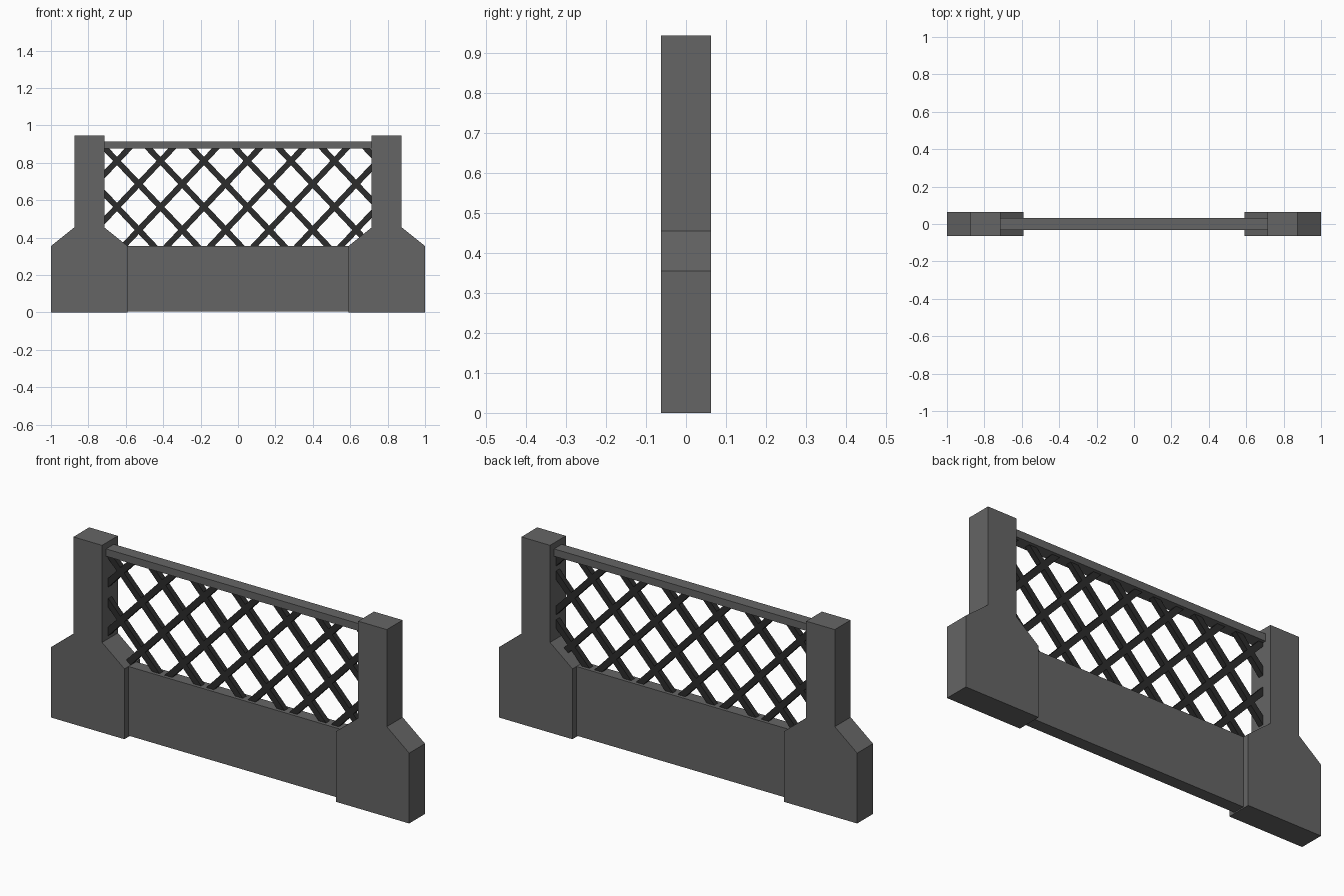
import bpy, bmesh, math
from mathutils import Vector, Matrix

if "Cube" in bpy.data.objects:
    bpy.data.objects.remove(bpy.data.objects["Cube"])


def material(name, grey):
    m = bpy.data.materials.new(name)
    m.diffuse_color = (grey, grey, grey, 1)
    m.use_nodes = True
    m.node_tree.nodes["Principled BSDF"].inputs["Base Color"].default_value = m.diffuse_color
    return m


frame_mat = material("frame_grey", 0.13)
lattice_mat = material("lattice_dark", 0.025)


def finish(name, bm, mat):
    bmesh.ops.recalc_face_normals(bm, faces=bm.faces)
    me = bpy.data.meshes.new(name)
    bm.to_mesh(me)
    bm.free()
    me.materials.append(mat)
    ob = bpy.data.objects.new(name, me)
    bpy.context.collection.objects.link(ob)
    return ob


def prism(name, outline, half_depth, mat):
    """Extrude an x-z outline symmetrically along y."""
    bm = bmesh.new()
    face = bm.faces.new([bm.verts.new((x, -half_depth, z)) for x, z in outline])
    ext = bmesh.ops.extrude_face_region(bm, geom=[face])
    verts = [v for v in ext["geom"] if isinstance(v, bmesh.types.BMVert)]
    bmesh.ops.translate(bm, verts=verts, vec=(0, 2 * half_depth, 0))
    return finish(name, bm, mat)


def rect(x, z0, z1):
    return [(-x, z0), (x, z0), (x, z1), (-x, z1)]


# Posts with wide shouldered feet
post = [(0.59, 0), (1.0, 0), (1.0, 0.355), (0.875, 0.455), (0.875, 0.945),
        (0.715, 0.945), (0.715, 0.455), (0.59, 0.355)]
for side, s in (("left", -1), ("right", 1)):
    prism(side + "_post", [(s * x, z) for x, z in post], 0.063, frame_mat)

# Solid lower panel and top rail
prism("lower_panel", rect(0.595, 0.006, 0.355), 0.031, frame_mat)
prism("top_rail", rect(0.718, 0.878, 0.915), 0.031, frame_mat)

# Diagonal lattice: long bars trimmed to the opening
bm = bmesh.new()
angle = math.atan2(0.123, 0.11625)
for k in range(-4, 10):
    for s in (-1, 1):
        m = (Matrix.Translation((-0.647 + 0.2325 * k, 0, 0.81))
             @ Matrix.Rotation(s * angle, 4, 'Y')
             @ Matrix.Diagonal((4, 0.028, 0.031, 1)))
        bmesh.ops.create_cube(bm, size=1, matrix=m)
for co, no in (((-0.718, 0, 0), (-1, 0, 0)), ((0.718, 0, 0), (1, 0, 0)),
               ((0, 0, 0.352), (0, 0, -1)), ((0, 0, 0.881), (0, 0, 1))):
    cut = bmesh.ops.bisect_plane(bm, geom=bm.verts[:] + bm.edges[:] + bm.faces[:],
                                 plane_co=Vector(co), plane_no=Vector(no),
                                 clear_outer=True)
    edges = [e for e in cut["geom_cut"] if isinstance(e, bmesh.types.BMEdge)]
    bmesh.ops.holes_fill(bm, edges=edges, sides=0)
finish("lattice", bm, lattice_mat)
